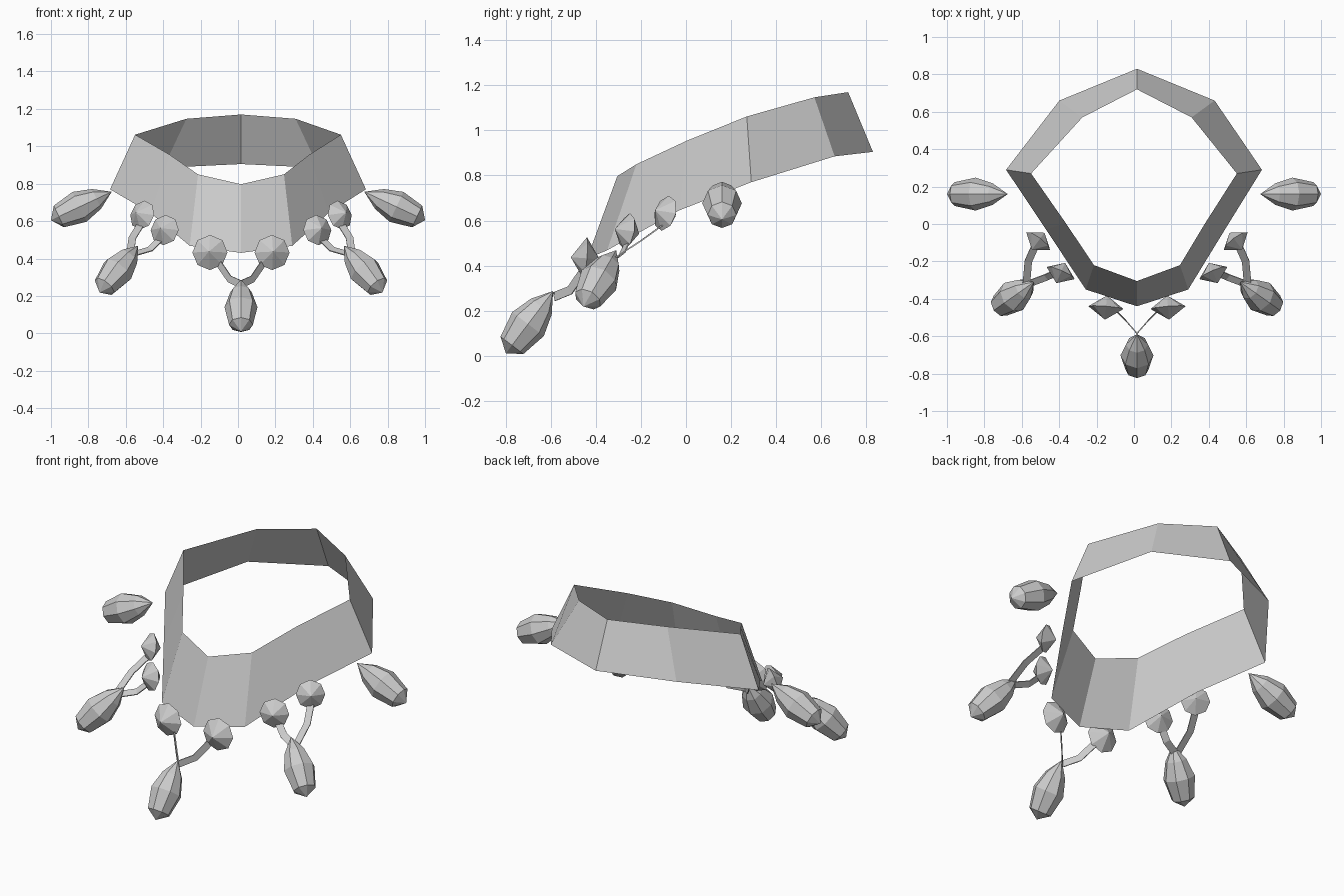
import bpy
import bmesh
import math
from mathutils import Vector, Matrix

if "Cube" in bpy.data.objects:
    bpy.data.objects.remove(bpy.data.objects["Cube"], do_unlink=True)

# Single grey material
grey = bpy.data.materials.new("plain grey")
grey.use_nodes = True
grey.diffuse_color = (0.6, 0.6, 0.6, 1)
grey.node_tree.nodes["Principled BSDF"].inputs["Base Color"].default_value = (0.6, 0.6, 0.6, 1)

MID = 0.016   # mirror plane of the collar front and its pendants


def finish(name, bm, recalc=True):
    if recalc:
        bmesh.ops.recalc_face_normals(bm, faces=bm.faces)
    mesh = bpy.data.meshes.new(name)
    bm.to_mesh(mesh)
    bm.free()
    mesh.materials.append(grey)
    ob = bpy.data.objects.new(name, mesh)
    bpy.context.collection.objects.link(ob)
    return ob


def lathe(name, start, end, rings, sides=8):
    """Faceted solid pointed at both ends; rings are (fraction of length, radius)."""
    start, end = Vector(start), Vector(end)
    axis = (end - start).normalized()
    u = axis.cross(Vector((0, 0, 1))).normalized()
    v = axis.cross(u)
    bm = bmesh.new()
    tip, tail = bm.verts.new(start), bm.verts.new(end)
    loops = []
    for t, r in rings:
        c = start.lerp(end, t)
        angles = [2 * math.pi * i / sides for i in range(sides)]
        loops.append([bm.verts.new(c + r * (math.cos(a) * u + math.sin(a) * v)) for a in angles])
    for i in range(sides):
        j = (i + 1) % sides
        bm.faces.new((tip, loops[0][i], loops[0][j]))
        bm.faces.new((tail, loops[-1][j], loops[-1][i]))
        for a, b in zip(loops, loops[1:]):
            bm.faces.new((a[i], b[i], b[j], a[j]))
    return finish(name, bm)


def mirror_point(p, s, centre):
    """p is given for the -x side; s = 1 returns its twin on the +x side."""
    return Vector((p[0] if s < 0 else 2 * centre - p[0], p[1], p[2]))


def drop(name, tip, end):
    return lathe(name, tip, end, [(0.25, 0.058), (0.53, 0.088), (0.87, 0.064)])


def gem(name, centre, axis, radius, half_depth):
    d = Vector(axis).normalized() * half_depth
    return lathe(name, centre - d, centre + d, [(0.5, radius)])


def ribbon(name, points, normal, width=0.04):
    """Thin flat strip along the points."""
    bm = bmesh.new()
    pairs = []
    for i, p in enumerate(points):
        tangent = points[min(i + 1, len(points) - 1)] - points[max(i - 1, 0)]
        side = normal.cross(tangent).normalized() * width / 2
        pairs.append((bm.verts.new(p - side), bm.verts.new(p + side)))
    for a, b in zip(pairs, pairs[1:]):
        bm.faces.new((a[0], a[1], b[1], b[0]))
    ob = finish(name, bm)
    mod = ob.modifiers.new("thickness", "SOLIDIFY")
    mod.thickness = 0.006
    mod.offset = 0
    return ob


# Collar band: (lower point, upper point, centre) from back to front
half = [
    ((0.0, 0.83, 0.905), (0.0, 0.72, 1.17), MID),
    ((0.415, 0.66, 0.885), (0.292, 0.57, 1.147), MID),
    ((0.684, 0.29, 0.77), (0.55, 0.27, 1.062), 0.0),
    ((0.478, -0.03, 0.645), (0.373, 0.005, 0.955), 0.008),
    ((0.274, -0.35, 0.468), (0.23, -0.22, 0.85), MID),
    ((0.0, -0.44, 0.43), (0.0, -0.305, 0.797), MID),
]
ring = [(1, row) for row in half] + [(-1, row) for row in half[-2:0:-1]]
bm = bmesh.new()
columns = []
for s, (low, top, c) in ring:
    columns.append([bm.verts.new((s * p[0] + c, p[1], p[2])) for p in (low, top)])
for i, a in enumerate(columns):
    b = columns[(i + 1) % len(columns)]
    bm.faces.new((a[0], a[1], b[1], b[0]))
finish("collar_band", bm, recalc=False)

# Gems along the lower edge: name, centre, outward axis, radius, half depth
gems = [
    ("front_gem", (-0.15, -0.447, 0.432), (-0.08, -1, 0.08), 0.094, 0.065),
    ("middle_gem", (-0.392, -0.262, 0.552), (-0.4, -0.92, 0.18), 0.082, 0.06),
    ("rear_gem", (-0.512, -0.092, 0.632), (-0.6, -0.8, 0.25), 0.08, 0.058),
]
# Links from the gems to the drops: name, path, flat direction
links = [
    ("front_link", [(-0.1, -0.46, 0.37), (-0.045, -0.515, 0.29), (0.016, -0.585, 0.262)], (0.74, 0.67, 0)),
    ("middle_link", [(-0.42, -0.262, 0.5), (-0.47, -0.285, 0.45), (-0.55, -0.315, 0.427)], (0, -0.55, 0.83)),
    ("rear_link", [(-0.525, -0.11, 0.575), (-0.565, -0.2, 0.51), (-0.575, -0.315, 0.435)], (0, -0.54, 0.84)),
]

for s, label in ((-1, "right"), (1, "left")):
    for name, centre, axis, r, h in gems:
        gem(f"{label}_{name}", mirror_point(centre, s, MID), mirror_point(axis, s, 0), r, h)
    for name, path, normal in links:
        ribbon(f"{label}_{name}", [mirror_point(p, s, MID) for p in path], mirror_point(normal, s, 0))
    drop(f"{label}_front_drop", mirror_point((-0.535, -0.31, 0.468), s, MID),
         mirror_point((-0.74, -0.455, 0.218), s, MID))
    drop(f"{label}_side_drop", mirror_point((-0.675, 0.16, 0.757), s, 0),
         mirror_point((-1.0, 0.16, 0.605), s, 0))

# Centre drop
drop("centre_drop", (MID, -0.59, 0.287), (MID, -0.80, 0.01))
